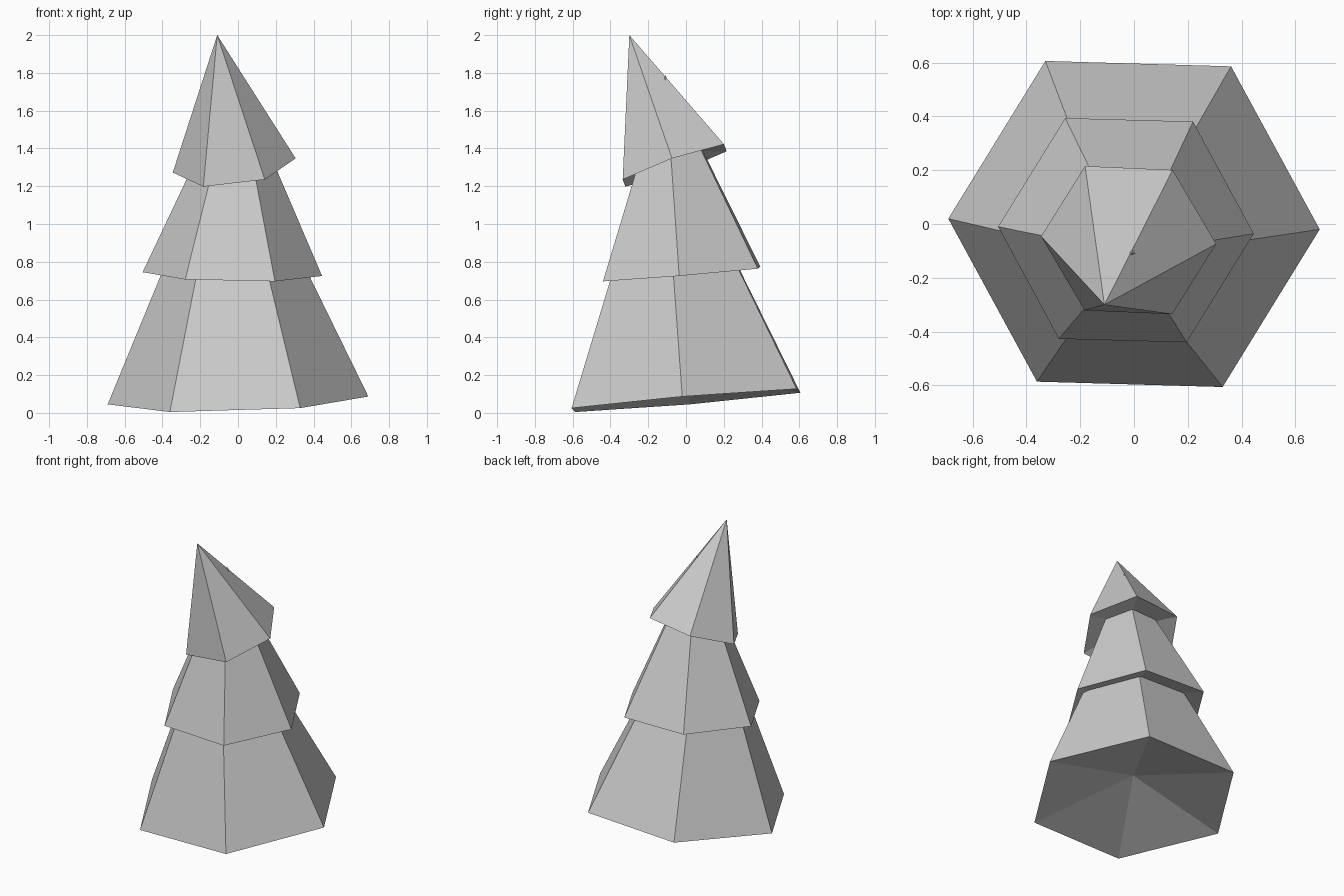
import bpy, bmesh
from math import radians
from mathutils import Vector, Matrix

if "Cube" in bpy.data.objects:
    bpy.data.objects.remove(bpy.data.objects["Cube"])


def tier(name, center, spoke, apex):
    """Tilted six-sided cone with a shallow hollow underside."""
    center, spoke, apex = Vector(center), Vector(spoke), Vector(apex)
    axis = (apex - center).normalized()
    spoke -= axis * spoke.dot(axis)
    bm = bmesh.new()
    ring = [bm.verts.new(center + Matrix.Rotation(radians(60 * i), 3, axis) @ spoke)
            for i in range(6)]
    tip = bm.verts.new(apex)
    hollow = bm.verts.new(center + axis * spoke.length * 0.25)
    for i in range(6):
        a, b = ring[i], ring[(i + 1) % 6]
        bm.faces.new((a, b, tip))
        bm.faces.new((b, a, hollow))
    mesh = bpy.data.meshes.new(name)
    bm.to_mesh(mesh)
    bm.free()
    obj = bpy.data.objects.new(name, mesh)
    bpy.context.collection.objects.link(obj)


# Three stacked tiers of foliage, each leaning a little differently
tier("bottom_foliage", (0, 0, 0.066), (0.69, -0.02, 0.022), (-0.05, -0.13, 1.60))
tier("middle_foliage", (-0.03, -0.023, 0.735), (0.475, -0.013, -0.01), (-0.01, -0.11, 1.79))
tier("top_foliage", (-0.02, -0.06, 1.31), (0.325, -0.015, 0.04), (-0.11, -0.30, 2.0))
